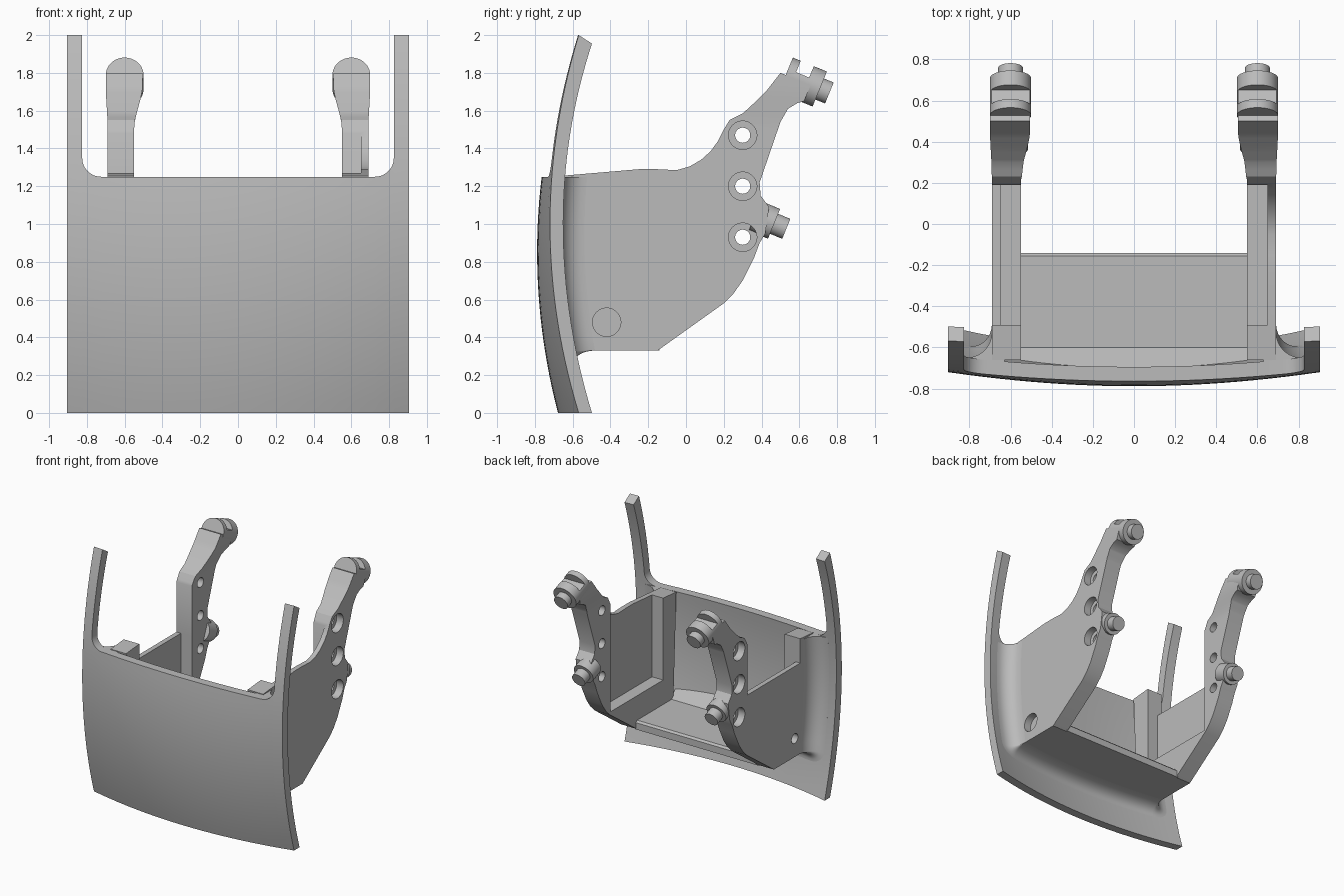
import bpy, bmesh, math
from mathutils import Vector

cube = bpy.data.objects.get("Cube")
if cube:
    bpy.data.objects.remove(cube, do_unlink=True)

grey = bpy.data.materials.new("light_grey")
grey.use_nodes = True
grey.diffuse_color = (0.5, 0.5, 0.5, 1)
grey.node_tree.nodes["Principled BSDF"].inputs["Base Color"].default_value = (0.5, 0.5, 0.5, 1)


def finish(bm, name):
    bmesh.ops.recalc_face_normals(bm, faces=bm.faces)
    mesh = bpy.data.meshes.new(name)
    bm.to_mesh(mesh)
    bm.free()
    ob = bpy.data.objects.new(name, mesh)
    bpy.context.collection.objects.link(ob)
    mesh.materials.append(grey)
    return ob


def activate(ob):
    bpy.ops.object.select_all(action='DESELECT')
    ob.select_set(True)
    bpy.context.view_layer.objects.active = ob


def smooth(ob):
    activate(ob)
    bpy.ops.object.shade_smooth_by_angle(angle=math.radians(32))


def cut(ob, cutters):
    activate(ob)
    for c in cutters:
        c.hide_render = True
        mod = ob.modifiers.new("cut", 'BOOLEAN')
        mod.operation, mod.solver, mod.object = 'DIFFERENCE', 'EXACT', c
        bpy.ops.object.modifier_apply(modifier=mod.name)


def prism(name, profile, x0, x1, cuts=(), shape=None):
    """Extrude a (y, z) profile from x0 to x1."""
    bm = bmesh.new()
    face = bm.faces.new([bm.verts.new((x0, y, z)) for y, z in profile])
    res = bmesh.ops.extrude_face_region(bm, geom=[face], use_keep_orig=True)
    for v in res["geom"]:
        if isinstance(v, bmesh.types.BMVert):
            v.co.x = x1
    for z in cuts:
        bmesh.ops.bisect_plane(bm, geom=bm.verts[:] + bm.edges[:] + bm.faces[:],
                               plane_co=(0, 0, z), plane_no=(0, 0, 1))
    if shape:
        for v in bm.verts:
            v.co.x = shape(v.co)
    return finish(bm, name)


def box(name, x0, x1, y0, y1, z0, z1):
    return prism(name, [(y0, z0), (y1, z0), (y1, z1), (y0, z1)], x0, x1)


def rod(name, a, b, r):
    """Cylinder between two points."""
    a, b = Vector(a), Vector(b)
    bm = bmesh.new()
    bmesh.ops.create_cone(bm, cap_ends=True, segments=40, radius1=r, radius2=r, depth=(b - a).length)
    rot = Vector((0, 0, 1)).rotation_difference(b - a)
    for v in bm.verts:
        v.co = rot @ v.co + (a + b) / 2
    return finish(bm, name)


# Curved front plate
W, RAIL, FILLET, TOP = 0.905, 0.825, 0.1, 1.25


def front_y(x, z):
    return -0.72 + 0.152 * (z - 1) ** 2 - (0.11 - 0.045 * z) * (1 - (x / W) ** 2)


def edge_height(x):
    d = min(max(abs(x) - (RAIL - FILLET), 0), FILLET)
    return TOP + FILLET - math.sqrt(max(FILLET ** 2 - d * d, 0))


def span(a, b, n):
    return [a + (b - a) * i / n for i in range(n + 1)]


bm = bmesh.new()


def sheet(xs, low, high, rows):
    grid = [[bm.verts.new((x, 0, z)) for z in span(low(x), high(x), rows)] for x in xs]
    for p, q in zip(grid, grid[1:]):
        for j in range(rows):
            bm.faces.new((p[j], q[j], q[j + 1], p[j + 1]))


corner = [RAIL - FILLET + FILLET * math.sin(t) for t in span(0, math.pi / 2, 8)]
half = corner + [W]
xs = [-x for x in reversed(half)] + span(-corner[0], corner[0], 20)[1:-1] + half
sheet(xs, lambda x: 0, edge_height, 20)
for s in (-1, 1):
    sheet([s * RAIL, s * W], lambda x: TOP + FILLET, lambda x: 2, 12)
bmesh.ops.remove_doubles(bm, verts=bm.verts, dist=0.0005)
res = bmesh.ops.extrude_face_region(bm, geom=bm.faces[:], use_keep_orig=True)
back = {g for g in res["geom"] if isinstance(g, bmesh.types.BMVert)}
for v in bm.verts:
    v.co.y = front_y(v.co.x, v.co.z)
for v in back:
    v.co.y += 0.07
    v.co.z -= 0.06 * max(0, v.co.z - TOP)
smooth(finish(bm, "front_plate"))

# Concave flare that blends the side walls and floor into the plate
R, SIDE, BASE = 0.14, 0.69, 0.33
path = [(-SIDE, z, -1, 0) for z in span(TOP, BASE, 12)]
path += [(-SIDE, BASE, -math.cos(t), -math.sin(t)) for t in span(0, math.pi / 2, 8)[1:]]
path += [(x, BASE, 0, -1) for x in span(-SIDE, 0, 10)[1:]]
path += [(-x, z, -nx, nz) for x, z, nx, nz in reversed(path[:-1])]
section = [(R - math.sqrt(R * R - (R - d) ** 2), d) for d in
           [R * (1 - math.sin(t)) for t in span(0, math.pi / 2, 8)]]
section += [(R, -0.03), (-0.06, -0.03), (-0.06, R)]
bm = bmesh.new()
rings = []
for px, pz, nx, nz in path:
    ring = []
    for o, d in section:
        x, z = px + nx * o, pz + nz * o * (0.7 if o > 0 else 1)
        ring.append(bm.verts.new((x, front_y(x, z) + 0.07 + d, z)))
    rings.append(ring)
for p, q in zip(rings, rings[1:]):
    for i in range(len(section)):
        j = (i + 1) % len(section)
        bm.faces.new((p[i], p[j], q[j], q[i]))
bm.faces.new(rings[0])
bm.faces.new(rings[-1])
smooth(finish(bm, "plate_flare"))

# Floor with a sloped front
prism("floor", [(-0.14, BASE), (-0.14, 0.385), (-0.155, 0.4), (-0.6, 0.4), (-0.7, 0.5),
                (-0.72, 0.5), (-0.69, BASE)], -0.56, 0.56)

# Side arms
arm_profile = [(-0.66, 1.255), (-0.25, 1.29), (-0.15, 1.29), (-0.05, 1.285), (0.02, 1.305), (0.08, 1.34),
               (0.13, 1.385), (0.17, 1.44), (0.2, 1.5), (0.23, 1.55), (0.3, 1.585), (0.36, 1.64),
               (0.43, 1.71), (0.5, 1.8), (0.66, 1.735), (0.625, 1.65), (0.59, 1.64), (0.54, 1.61),
               (0.5, 1.54), (0.39, 1.22), (0.395, 1.15), (0.44, 1.09), (0.42, 0.95), (0.39, 0.9),
               (0.36, 0.82), (0.3, 0.7), (0.25, 0.63), (0.2, 0.58), (-0.15, BASE), (-0.62, BASE)]
holes = [(0.3, 1.47), (0.3, 1.2), (0.3, 0.93), (-0.42, 0.48)]
AXIS = (0.925, -0.38)


def on_axis(x, start, s, n=0):
    return (x, start[0] + AXIS[0] * s - AXIS[1] * n, start[1] + AXIS[1] * s + AXIS[0] * n)


def widen(co):
    t = min(max((co.z - 1.5) / 0.24, 0), 1)
    t = t * t * (3 - 2 * t)
    return math.copysign(0.69 + 0.01 * t if abs(co.x) > 0.62 else 0.55 - 0.045 * t, co.x)


HEAD, LOWER = (0.5, 1.8), (0.42, 1.02)
for side, label in ((1, "left"), (-1, "right")):
    cx = side * 0.6
    arm = prism(label + "_arm", arm_profile, side * 0.55, side * SIDE,
                span(1.5, 1.76, 8), widen)
    cutters = [box("pocket", side * 0.5, side * 0.65, -0.49, 0.19, 0.6, 2.4)]
    if side < 0:
        cutters.append(box("wall_notch", -0.8, -0.5, -0.49, 0.19, 1.07, 2.4))
    for y, z in holes:
        cutters.append(rod("hole", (side * 0.4, y, z), (side * 0.9, y, z), 0.04))
        cutters.append(rod("counterbore", (side * 0.63, y, z), (side * 0.9, y, z), 0.075))
    # Forked head with slot and bore
    head = rod(label + "_arm_head", on_axis(cx, HEAD, 0.03), on_axis(cx, HEAD, 0.225), 0.1)
    peg = rod(label + "_head_peg", on_axis(cx, HEAD, 0.2), on_axis(cx, HEAD, 0.28), 0.06)
    slot = prism("slot", [on_axis(0, HEAD, s, n)[1:] for s, n in
                          ((0.075, 0.035), (0.15, 0.035), (0.15, 0.2), (0.075, 0.2))],
                 cx - 0.2, cx + 0.2)
    bore = rod("bore", on_axis(cx, HEAD, -0.15), on_axis(cx, HEAD, 0.4), 0.042)
    cut(arm, cutters + [slot, bore])
    cut(head, [slot, bore])
    cut(peg, [bore])
    # Lower pivot on the rear edge
    boss = rod(label + "_lower_boss", on_axis(cx, LOWER, -0.06), on_axis(cx, LOWER, 0.05), 0.085)
    pivot = rod(label + "_lower_peg", on_axis(cx, LOWER, 0.03), on_axis(cx, LOWER, 0.12), 0.057)
    for ob in (arm, head, peg, boss, pivot):
        smooth(ob)
    for c in cutters + [slot, bore]:
        bpy.data.objects.remove(c, do_unlink=True)
